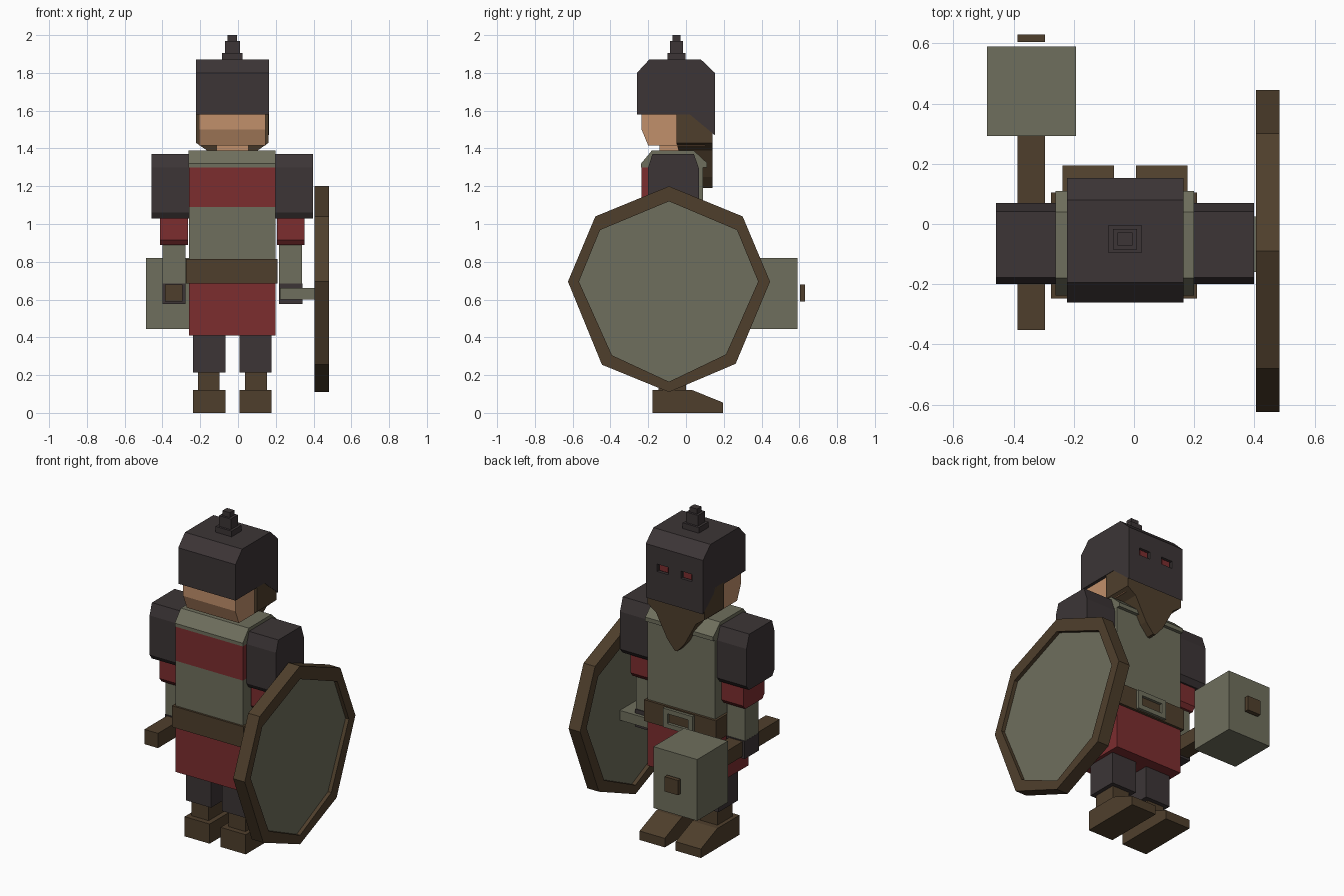
import bpy, bmesh

if "Cube" in bpy.data.objects:
    bpy.data.objects.remove(bpy.data.objects["Cube"])

CX = -0.03  # body centre line


def material(name, rgb):
    lin = [((c / 255 + 0.055) / 1.055) ** 2.4 for c in rgb]
    m = bpy.data.materials.new(name)
    m.use_nodes = True
    m.diffuse_color = (*lin, 1)
    bsdf = m.node_tree.nodes["Principled BSDF"]
    bsdf.inputs["Base Color"].default_value = (*lin, 1)
    bsdf.inputs["Roughness"].default_value = 0.9
    return m


DARK = material("dark iron", (60, 53, 54))
GREY = material("grey green", (111, 111, 93))
RED = material("dark red", (124, 45, 47))
BROWN = material("brown leather", (79, 63, 44))
SKIN = material("skin", (193, 144, 107))


def finish(name, bm, mat):
    bmesh.ops.recalc_face_normals(bm, faces=bm.faces)
    me = bpy.data.meshes.new(name)
    bm.to_mesh(me)
    bm.free()
    me.materials.append(mat)
    ob = bpy.data.objects.new(name, me)
    bpy.context.collection.objects.link(ob)
    return ob


def place(axis, d, p):
    """Point of a 2D profile at depth d along the axis."""
    return (d, p[0], p[1]) if axis == "x" else (p[0], d, p[1])


def prism(name, axis, pts, lo, hi, mat):
    bm = bmesh.new()
    a = [bm.verts.new(place(axis, lo, p)) for p in pts]
    b = [bm.verts.new(place(axis, hi, p)) for p in pts]
    bm.faces.new(a)
    bm.faces.new(b)
    for i in range(len(pts)):
        j = (i + 1) % len(pts)
        bm.faces.new((a[i], a[j], b[j], b[i]))
    return finish(name, bm, mat)


def box(name, x, y, z, mat):
    return prism(name, "x", [(y[0], z[0]), (y[1], z[0]), (y[1], z[1]), (y[0], z[1])], *x, mat)


def frame(name, axis, outer, inner, lo, hi, mat):
    """Hollow ring between two profiles."""
    bm = bmesh.new()
    loops = [[bm.verts.new(place(axis, d, p)) for p in pts]
             for pts, d in ((outer, lo), (outer, hi), (inner, hi), (inner, lo))]
    n = len(outer)
    for k in range(4):
        a, b = loops[k], loops[(k + 1) % 4]
        for i in range(n):
            j = (i + 1) % n
            bm.faces.new((a[i], a[j], b[j], b[i]))
    return finish(name, bm, mat)


def loft(name, sections, mat):
    """Stack of rectangles: z, half width, back y, front y."""
    bm = bmesh.new()
    rings = [[bm.verts.new(v) for v in ((CX - w, y0, z), (CX + w, y0, z), (CX + w, y1, z), (CX - w, y1, z))]
             for z, w, y0, y1 in sections]
    bm.faces.new(rings[0])
    bm.faces.new(rings[-1])
    for a, b in zip(rings, rings[1:]):
        for i in range(4):
            j = (i + 1) % 4
            bm.faces.new((a[i], a[j], b[j], b[i]))
    return finish(name, bm, mat)


def span(side, near, far):
    """x range at a distance from the centre line, on one side."""
    return sorted((CX + side * near, CX + side * far))


# Helmet with sloped rim, and its stepped knob
helmet = prism("helmet", "x", [(-0.26, 1.58), (0.02, 1.58), (0.153, 1.47), (0.153, 1.80),
                               (0.08, 1.87), (-0.195, 1.87), (-0.26, 1.80)], -0.222, 0.165, DARK)
for i, (w, z0, z1) in enumerate(((0.055, 1.865, 1.905), (0.04, 1.90, 1.97), (0.025, 1.965, 2.0))):
    box(f"helmet_knob_{i + 1}", (CX - w, CX + w), (-0.05 - w * 0.85, -0.05 + w * 0.85), (z0, z1), DARK)

# Eye slots cut into the helmet, with red eyes inside
for side, label in ((1, "left"), (-1, "right")):
    x = span(side, 0.042, 0.118)
    cutter = box("eye_cutter", x, (0.135, 0.2), (1.65, 1.695), DARK)
    cut = helmet.modifiers.new("eye slot", "BOOLEAN")
    cut.operation = "DIFFERENCE"
    cut.solver = "EXACT"
    cut.object = cutter
    bpy.context.view_layer.objects.active = helmet
    bpy.ops.object.modifier_apply(modifier=cut.name)
    bpy.data.objects.remove(cutter)
    box(f"{label}_eye", (x[0] + 0.01, x[1] - 0.01), (0.13, 0.143), (1.655, 1.69), RED)

# Head, neck and pointed beard
prism("head", "x", [(-0.235, 1.60), (-0.235, 1.50), (-0.20, 1.415), (0.10, 1.415), (0.10, 1.60)],
      CX - 0.176, CX + 0.176, SKIN)
box("neck", (CX - 0.085, CX + 0.085), (-0.14, 0.02), (1.37, 1.42), SKIN)
loft("beard", [(1.59, 0.192, -0.05, 0.14), (1.43, 0.192, -0.05, 0.14), (1.39, 0.135, -0.04, 0.14),
               (1.25, 0.06, 0.08, 0.14), (1.19, 0.008, 0.09, 0.14)], BROWN)

# Torso: vest, red back panel, collar, belt and skirt
TX = (-0.26, 0.198)
box("vest", TX, (-0.10, 0.09), (0.80, 1.31), GREY)
box("vest_back_band", TX, (-0.235, -0.10), (0.80, 1.09), GREY)
box("back_panel", TX, (-0.235, -0.10), (1.09, 1.305), RED)
prism("collar", "x", [(-0.238, 1.30), (0.11, 1.30), (0.11, 1.325), (0.04, 1.39), (-0.18, 1.39), (-0.238, 1.32)],
      TX[0] - 0.001, TX[1] + 0.001, GREY)
box("belt", (-0.275, 0.21), (-0.247, 0.105), (0.685, 0.815), BROWN)
box("skirt", TX, (-0.235, 0.09), (0.41, 0.69), RED)


def rect(w, h):
    return [(CX - w, 0.75 - h), (CX + w, 0.75 - h), (CX + w, 0.75 + h), (CX - w, 0.75 + h)]


frame("belt_buckle", "y", rect(0.10, 0.058), rect(0.07, 0.03), 0.10, 0.122, GREY)

# Limbs, one set on each side
for side, label in ((1, "left"), (-1, "right")):
    prism(f"{label}_shoulder", "x", [(-0.18, 1.03), (0.045, 1.03), (0.07, 1.06), (0.07, 1.29), (0.042, 1.37),
                                     (-0.178, 1.37), (-0.20, 1.30), (-0.20, 1.06)], *span(side, 0.228, 0.428), DARK)
    prism(f"{label}_sleeve", "x", [(-0.15, 0.89), (0.015, 0.89), (0.035, 0.915), (0.035, 1.04), (-0.17, 1.04),
                                   (-0.17, 0.915)], *span(side, 0.236, 0.382), RED)
    box(f"{label}_forearm", span(side, 0.248, 0.370), (-0.13, 0.0), (0.68, 0.90), GREY)
    box(f"{label}_hand", span(side, 0.247, 0.371), (-0.135, 0.005), (0.577, 0.685), DARK)
    box(f"{label}_leg", span(side, 0.037, 0.207), (-0.165, 0.025), (0.215, 0.42), DARK)
    box(f"{label}_boot_shaft", span(side, 0.067, 0.183), (-0.145, 0.0), (0.11, 0.22), BROWN)
    prism(f"{label}_boot", "x", [(-0.178, 0), (0.195, 0), (0.195, 0.055), (0.035, 0.12), (-0.178, 0.12)],
          *span(side, 0.037, 0.207), BROWN)

# Hammer in the right hand
HX, HZ = (-0.387, -0.295), (0.59, 0.68)
box("hammer_handle", HX, (-0.352, 0.30), HZ, BROWN)
box("hammer_head", (-0.488, -0.192), (0.293, 0.589), (0.445, 0.82), GREY)
box("hammer_handle_tip", HX, (0.604, 0.63), HZ, BROWN)

# Octagonal shield on the left arm
outer = [(-0.09, 1.20), (0.30, 1.04), (0.445, 0.695), (0.263, 0.26), (-0.09, 0.11),
         (-0.445, 0.255), (-0.625, 0.695), (-0.48, 1.04)]
inner = [(-0.09, 1.12), (0.27, 0.968), (0.382, 0.695), (0.212, 0.31), (-0.09, 0.165),
         (-0.392, 0.305), (-0.567, 0.695), (-0.455, 0.968)]
frame("shield_rim", "x", outer, inner, 0.405, 0.483, BROWN)
prism("shield_panel", "x", inner, 0.43, 0.46, GREY)
box("shield_grip", (0.222, 0.432), (-0.16, 0.025), (0.60, 0.66), GREY)
